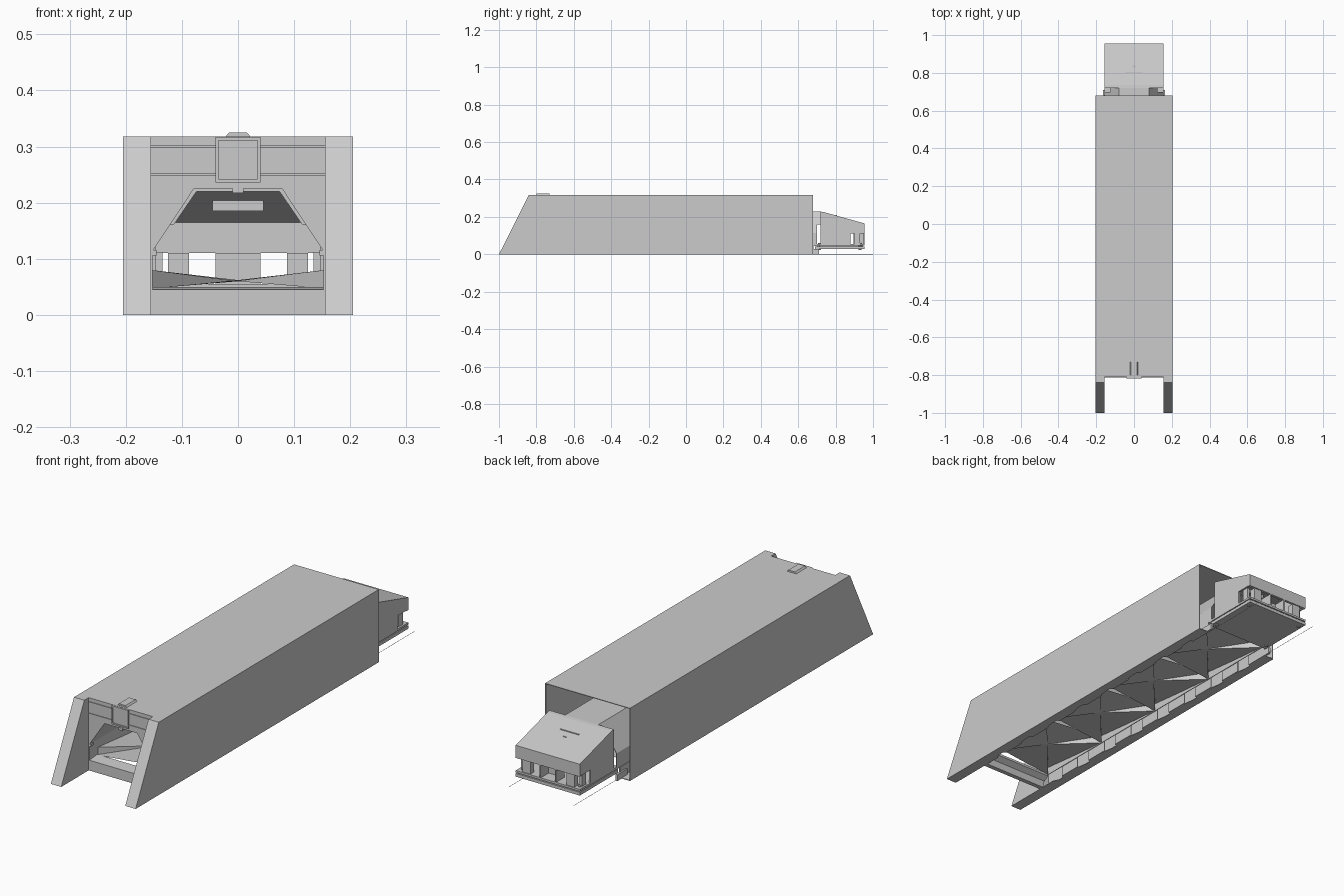
import bpy, bmesh, math
from mathutils import Vector

if "Cube" in bpy.data.objects:
    bpy.data.objects.remove(bpy.data.objects["Cube"])


def make(name, verts, faces):
    me = bpy.data.meshes.new(name)
    me.from_pydata([tuple(v) for v in verts], [], faces)
    bm = bmesh.new()
    bm.from_mesh(me)
    bmesh.ops.recalc_face_normals(bm, faces=bm.faces)
    bm.to_mesh(me)
    bm.free()
    ob = bpy.data.objects.new(name, me)
    bpy.context.collection.objects.link(ob)
    return ob


def prism(name, profile, axis, a, b):
    """Closed profile, in XZ (axis y), YZ (axis x) or XY (axis z), swept from a to b."""
    def place(p, t):
        return {'x': (t, p[0], p[1]), 'y': (p[0], t, p[1]), 'z': (p[0], p[1], t)}[axis]
    n = len(profile)
    verts = [place(p, a) for p in profile] + [place(p, b) for p in profile]
    faces = [tuple(range(n)), tuple(range(n, 2 * n))]
    faces += [(i, (i + 1) % n, n + (i + 1) % n, n + i) for i in range(n)]
    return make(name, verts, faces)


def box(name, x0, x1, y0, y1, z0, z1):
    return prism(name, [(x0, y0), (x1, y0), (x1, y1), (x0, y1)], 'z', z0, z1)


def pair(name, x0, x1, *rest):
    for s, side in ((-1, "left"), (1, "right")):
        box(f"{name}_{side}", s * x0, s * x1, *rest)


W, IN, TOP, FRONT, REAR = 0.205, 0.155, 0.318, -0.81, 0.68
T = 0.003

# Outer skin: thin upside-down U
prism("outer_skin", [(-W, 0), (-W, TOP), (W, TOP), (W, 0), (W - T, 0), (W - T, TOP - T),
                     (-W + T, TOP - T), (-W + T, 0)], 'y', FRONT, REAR)

# Slanted front cheeks
for s, side in ((-1, "left"), (1, "right")):
    prism("front_cheek_" + side, [(-1, 0), (-0.84, TOP), (FRONT, TOP), (FRONT, 0)], 'x', s * IN, s * W)

# Front panel around the tunnel mouth, sill below it
prism("front_panel", [(-IN, 0.115), (-0.08, 0.228), (0.08, 0.228), (IN, 0.115), (IN, TOP), (-IN, TOP)],
      'y', FRONT, FRONT + 0.012)
prism("front_sill", [(FRONT, 0.0), (FRONT, 0.045), (-0.755, 0.05), (-0.755, 0.04), (-0.78, 0.025), (-0.79, 0.0)],
      'x', -IN, IN)
for z in (0.25, 0.30):
    pair("panel_rail", 0.04, IN, FRONT - 0.003, FRONT, z - 0.002, z + 0.002)

# Front sensor frame and lens plate, with roof bump
for z0, z1 in ((0.236, 0.242), (0.311, 0.317)):
    box("frame_bar", -0.04, 0.04, FRONT - 0.008, FRONT, z0, z1)
pair("frame_post", 0.035, 0.04, FRONT - 0.008, FRONT, 0.236, 0.317)
box("frame_plate", -0.035, 0.035, FRONT - 0.004, FRONT, 0.242, 0.311)
prism("roof_bump", [(-0.022, TOP), (-0.016, 0.325), (0.016, 0.325), (0.022, TOP)], 'y', -0.80, -0.73)

# Tapered tunnel lining
prism("tunnel_lining", [(-IN, 0.045), (-IN, 0.115), (-0.08, 0.228), (0.08, 0.228), (IN, 0.115), (IN, 0.045),
                        (IN - T, 0.045), (IN - T, 0.114), (0.0785, 0.225), (-0.0785, 0.225),
                        (-IN + T, 0.114), (-IN + T, 0.045)], 'y', FRONT, 0.70)
box("tunnel_clip", -0.01, 0.01, FRONT - 0.002, -0.77, 0.217, 0.228)
pair("tunnel_boss", 0.145, IN, FRONT, -0.79, 0.106, 0.116)
prism("tunnel_end_collar", [(-0.125, 0.16), (-0.08, 0.228), (0.08, 0.228), (0.125, 0.16),
                            (0.115, 0.16), (0.074, 0.22), (-0.074, 0.22), (-0.115, 0.16)], 'y', 0.66, 0.72)

# Pinwheel floor: four bays of tilted triangles with stepped edges
BAY = 0.355
for k in range(4):
    y0 = -0.755 + k * BAY
    corners = [(-IN, y0), (0, y0), (IN, y0), (IN, y0 + BAY / 2), (IN, y0 + BAY),
               (0, y0 + BAY), (-IN, y0 + BAY), (-IN, y0 + BAY / 2)]
    verts, faces = [(0, y0 + BAY / 2, 0.06)], []
    for i in range(0, 8, 2):
        a, m, b = corners[i], corners[i + 1], corners[(i + 2) % 8]
        n = len(verts)
        verts += [(*a, 0.047), (*m, 0.062), (*b, 0.08)]
        faces += [(0, n, n + 1), (0, n + 1, n + 2)]
        faces.append((0, n + 2, 1 + (n + 2) % 12))
    floor = make(f"floor_bay_{k + 1}", verts, faces)

# Bottom flanges, notched along their inner edge
for s, side in ((-1, "left"), (1, "right")):
    pts = [(s * W, FRONT), (s * W, REAR), (s * 0.165, REAR)]
    for k in reversed(range(8)):
        y = -0.70 + k * BAY / 2
        pts += [(s * IN, y + 0.10), (s * IN, y + 0.035), (s * 0.167, y + 0.03), (s * 0.167, y)]
    pts += [(s * IN, -0.72), (s * IN, FRONT)]
    prism("bottom_flange_" + side, pts, 'z', 0, 0.003)
    for k in range(8):
        y = -0.70 + k * BAY / 2
        box("flange_riser_" + side, s * IN, s * (IN + T), y + 0.035, y + 0.14, 0, 0.048)
pair("rear_lip", IN, 0.165, 0.64, 0.71, 0, 0.028)
pair("rear_guide", IN, IN + 0.001, 0.70, 1.0, 0, 0.001)

# Rear head: hollow hood with sloped roof
prism("hood_roof", [(0.72, 0.228), (0.735, 0.226), (0.955, 0.165), (0.955, 0.161), (0.735, 0.222), (0.72, 0.222)],
      'x', -IN, IN)
for s, side in ((-1, "left"), (1, "right")):
    prism("hood_side_" + side, [(0.72, 0.055), (0.72, 0.228), (0.735, 0.226), (0.955, 0.165), (0.955, 0.112),
                                (0.88, 0.112), (0.88, 0.055)], 'x', s * (IN - 0.008), s * IN)
    box("hood_side_post_" + side, s * 0.135, s * 0.147, 0.90, 0.93, 0.055, 0.112)
box("hood_rear_wall", -IN, IN, 0.943, 0.955, 0.110, 0.165)
pair("hood_leg", 0.087, 0.125, 0.925, 0.95, 0.055, 0.11)
pair("port_side", 0.034, 0.04, 0.90, 0.955, 0.055, 0.11)
box("port_back", -0.04, 0.04, 0.895, 0.90, 0.055, 0.11)
box("hood_hanger", -0.045, 0.045, 0.80, 0.806, 0.185, 0.21)
box("hood_pin", -0.008, 0.008, 0.822, 0.838, 0.195, 0.2)

# Base plate in two layers, with corner screws
box("base_plate_lower", -IN, IN, 0.69, 0.955, 0.028, 0.042)
box("base_plate_upper", -IN, IN, 0.69, 0.955, 0.046, 0.055)
box("base_plate_core", -0.14, 0.14, 0.70, 0.945, 0.042, 0.046)
for sx in (-1, 1):
    for y in (0.715, 0.93):
        pts = [(sx * 0.138 + 0.008 * math.cos(a * math.pi / 4), y + 0.008 * math.sin(a * math.pi / 4))
               for a in range(8)]
        prism("corner_screw", pts, 'z', 0.024, 0.06)
